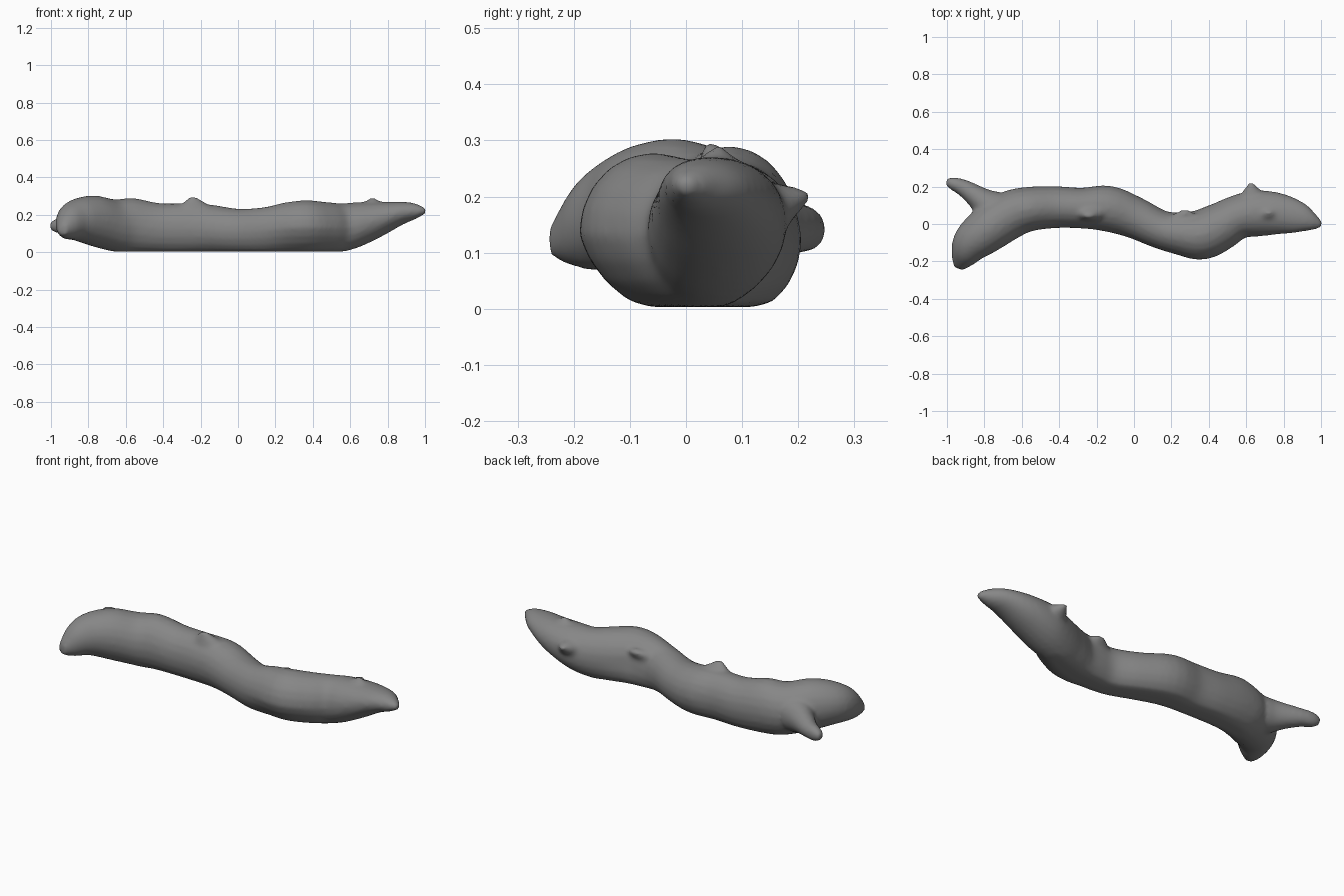
import bpy, bmesh, math
from mathutils import Vector

if "Cube" in bpy.data.objects:
    bpy.data.objects.remove(bpy.data.objects["Cube"])

SEG = 20

def catmull(a, b, c, d, t):
    return [0.5 * (2*q + (r-p)*t + (2*p-5*q+4*r-s)*t*t + (3*q-p-3*r+s)*t**3)
            for p, q, r, s in zip(a, b, c, d)]

def refine(rows, n=4):
    out = []
    for i in range(len(rows) - 1):
        a, d = rows[max(i-1, 0)], rows[min(i+2, len(rows)-1)]
        out += [catmull(a, rows[i], rows[i+1], d, k/n) for k in range(n)]
    return out + [list(rows[-1])]

def limb(bm, stations):
    """Loft oval sections (x, y, half width, z low, z high) along a path."""
    rows = refine(stations)
    rings = []
    for i, (x, y, hw, lo, hi) in enumerate(rows):
        p, q = rows[max(i-1, 0)], rows[min(i+1, len(rows)-1)]
        t = Vector((q[0]-p[0], q[1]-p[1])).normalized()
        ring = []
        for k in range(SEG):
            a = 2 * math.pi * k / SEG
            u = math.cos(a) * hw
            z = max((lo+hi)/2 + math.sin(a) * (hi-lo)/2, 0.003)
            # the belly of the front bend leans back under the trunk
            lean = 0.3 * max(0.13 - z, 0) * math.exp(-((x-0.35)/0.17)**2)
            ring.append(bm.verts.new((x - t.y*u, y + t.x*u + lean, z)))
        rings.append(ring)
    for r0, r1 in zip(rings, rings[1:]):
        for k in range(SEG):
            j = (k+1) % SEG
            bm.faces.new((r0[k], r0[j], r1[j], r1[k]))
    bm.faces.new(rings[0][::-1])
    bm.faces.new(rings[-1])

def knot(bm, base, tip, r0, r1, stretch=1.0):
    """Tapered stub, stretched along the trunk, from inside it to a broken tip."""
    b, t = Vector(base), Vector(tip)
    res = bmesh.ops.create_cone(bm, cap_ends=True, segments=14, radius1=r0,
                                radius2=r1, depth=(t-b).length)
    rot = Vector((0, 0, 1)).rotation_difference(t-b).to_matrix()
    bmesh.ops.rotate(bm, verts=res["verts"], matrix=rot)
    bmesh.ops.scale(bm, verts=res["verts"], vec=(stretch, 1, 1))
    bmesh.ops.translate(bm, verts=res["verts"], vec=(b+t)/2)

bm = bmesh.new()

# winding trunk, from thick fork end to pointed tip
limb(bm, [
    (-0.94, -0.238, 0.025, 0.09, 0.15),
    (-0.913, -0.18, 0.07, 0.07, 0.235),
    (-0.865, -0.1, 0.107, 0.062, 0.285),
    (-0.77, -0.02, 0.125, 0.03, 0.304),
    (-0.66, 0.05, 0.128, 0.002, 0.283),
    (-0.56, 0.08, 0.119, -0.008, 0.29),
    (-0.42, 0.09, 0.112, -0.012, 0.263),
    (-0.28, 0.085, 0.109, -0.012, 0.262),
    (-0.14, 0.082, 0.123, -0.012, 0.254),
    (0.0, 0.035, 0.112, -0.012, 0.233),
    (0.14, -0.03, 0.103, -0.012, 0.241),
    (0.25, -0.053, 0.115, -0.012, 0.266),
    (0.36, -0.06, 0.132, -0.012, 0.278),
    (0.46, -0.015, 0.128, -0.01, 0.27),
    (0.55, 0.035, 0.117, 0.0, 0.262),
    (0.65, 0.056, 0.124, 0.028, 0.268),
    (0.77, 0.055, 0.112, 0.085, 0.27),
    (0.88, 0.035, 0.085, 0.148, 0.27),
    (0.95, 0.012, 0.05, 0.178, 0.26),
    (1.004, -0.005, 0.016, 0.208, 0.235)])

# thin side branch
limb(bm, [
    (-1.005, 0.224, 0.018, 0.122, 0.16),
    (-0.97, 0.217, 0.034, 0.103, 0.18),
    (-0.91, 0.192, 0.046, 0.097, 0.192),
    (-0.84, 0.145, 0.062, 0.08, 0.215),
    (-0.77, 0.095, 0.088, 0.055, 0.24),
    (-0.66, 0.06, 0.09, 0.04, 0.25)])

# broad knots and low bark bumps
knot(bm, (0.64, 0.06, 0.15), (0.627, 0.224, 0.205), 0.11, 0.006, 1.35)
knot(bm, (-0.23, 0.07, 0.19), (-0.24, 0.04, 0.302), 0.085, 0.004, 1.9)
knot(bm, (0.72, 0.055, 0.22), (0.72, 0.058, 0.293), 0.08, 0.004, 1.6)
knot(bm, (0.26, -0.04, 0.15), (0.27, 0.073, 0.22), 0.09, 0.01, 2.2)

bmesh.ops.recalc_face_normals(bm, faces=bm.faces)
me = bpy.data.meshes.new("log")
bm.to_mesh(me)
bm.free()
log = bpy.data.objects.new("log", me)
bpy.context.collection.objects.link(log)

# dark grey bark
bark = bpy.data.materials.new("bark")
bark.diffuse_color = (0.24, 0.24, 0.24, 1)
bark.use_nodes = True
bark.node_tree.nodes["Principled BSDF"].inputs["Base Color"].default_value = bark.diffuse_color
me.materials.append(bark)

# merge trunk, branch and knots into one smooth skin
rm = log.modifiers.new("merge", "REMESH")
rm.mode = "VOXEL"
rm.voxel_size = 0.012
rm.use_smooth_shade = True
sm = log.modifiers.new("soften", "SMOOTH")
sm.factor = 0.5
sm.iterations = 5
